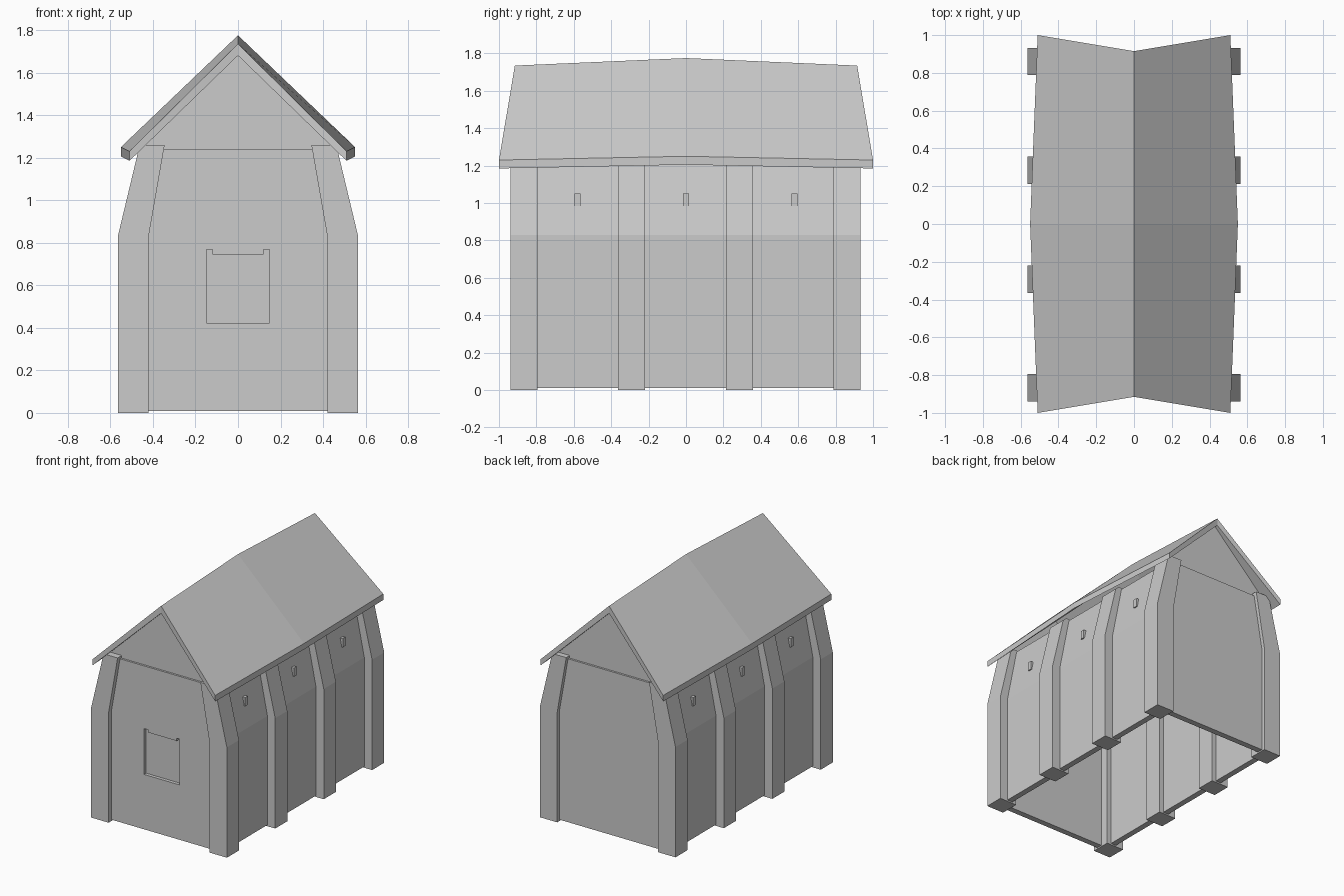
import bpy, bmesh

if "Cube" in bpy.data.objects:
    bpy.data.objects.remove(bpy.data.objects["Cube"])


def make(name, verts, faces):
    me = bpy.data.meshes.new(name)
    me.from_pydata(verts, [], faces)
    bm = bmesh.new()
    bm.from_mesh(me)
    bmesh.ops.recalc_face_normals(bm, faces=bm.faces)
    bm.to_mesh(me)
    bm.free()
    ob = bpy.data.objects.new(name, me)
    bpy.context.collection.objects.link(ob)
    return ob


def extrude(name, profile, y0, y1):
    """Closed (x, z) profile extruded along y."""
    n = len(profile)
    verts = [(x, y, z) for y in (y0, y1) for x, z in profile]
    faces = [tuple(range(n)), tuple(range(n, 2 * n))]
    faces += [(i, (i + 1) % n, n + (i + 1) % n, n + i) for i in range(n)]
    return make(name, verts, faces)


def box(name, x0, x1, y0, y1, z0, z1):
    return extrude(name, [(x0, z0), (x1, z0), (x1, z1), (x0, z1)], y0, y1)


def mirrored(profile, s):
    return [(x * s, z) for x, z in profile]


# Bent timber posts, side walls and small pegs on both long sides
post = [(.42, 0), (.565, 0), (.565, .83), (.468, 1.235), (.44, 1.26),
        (.345, 1.26), (.42, .83)]
side = [(.455, .01), (.5, .01), (.5, .83), (.415, 1.25), (.37, 1.25), (.455, .83)]
for s, label in ((1, "right"), (-1, "left")):
    for i, yc in enumerate((-.867, -.292, .285, .86)):
        extrude(f"{label}_post_{i + 1}", mirrored(post, s), yc - .072, yc + .072)
    extrude(f"{label}_side_wall", mirrored(side, s), -.89, .89)
    for i, yc in enumerate((-.58, 0, .58)):
        x0, x1 = sorted((s * .44, s * .477))
        box(f"{label}_peg_{i + 1}", x0, x1, yc - .015, yc + .015, .985, 1.05)

# End walls with gables set slightly behind them
end = [(-.48, .01), (.48, .01), (.48, .83), (.40, 1.24), (-.40, 1.24), (-.48, .83)]
gable = [(-.46, 1.23), (.46, 1.23), (.44, 1.265), (0, 1.70), (-.44, 1.265)]
front = extrude("front_wall", end, -.905, -.86)
extrude("back_wall", end, .86, .905)
extrude("front_gable", gable, -.89, -.86)
extrude("back_gable", gable, .86, .89)

# Recessed front window with a lintel strip
cutter = box("window_cutter", -.148, .148, -1, -.88, .423, .768)
cutter.hide_render = True
cutter.hide_viewport = True
cut = front.modifiers.new("window", 'BOOLEAN')
cut.object = cutter
cut.solver = 'EXACT'
box("window_lintel", -.12, .12, -.9, -.878, .745, .768)

# Sagging roof: one gable-shaped section at each end and one in the middle
verts = []
for y_eave, y_ridge, x, ze, zr in ((-1, -.915, .51, 1.23, 1.735),
                                   (0, 0, .55, 1.25, 1.775),
                                   (1, .915, .51, 1.23, 1.735)):
    verts += [(-x, y_eave, ze), (0, y_ridge, zr), (x, y_eave, ze),
              (x, y_eave, ze - .045), (0, y_ridge, zr - .055), (-x, y_eave, ze - .045)]
faces = []
for k in (0, 6):
    faces += [(k + i, k + (i + 1) % 6, k + 6 + (i + 1) % 6, k + 6 + i) for i in range(6)]
for k in (0, 12):
    faces += [(k, k + 1, k + 4, k + 5), (k + 1, k + 2, k + 3, k + 4)]
make("roof", verts, faces)
